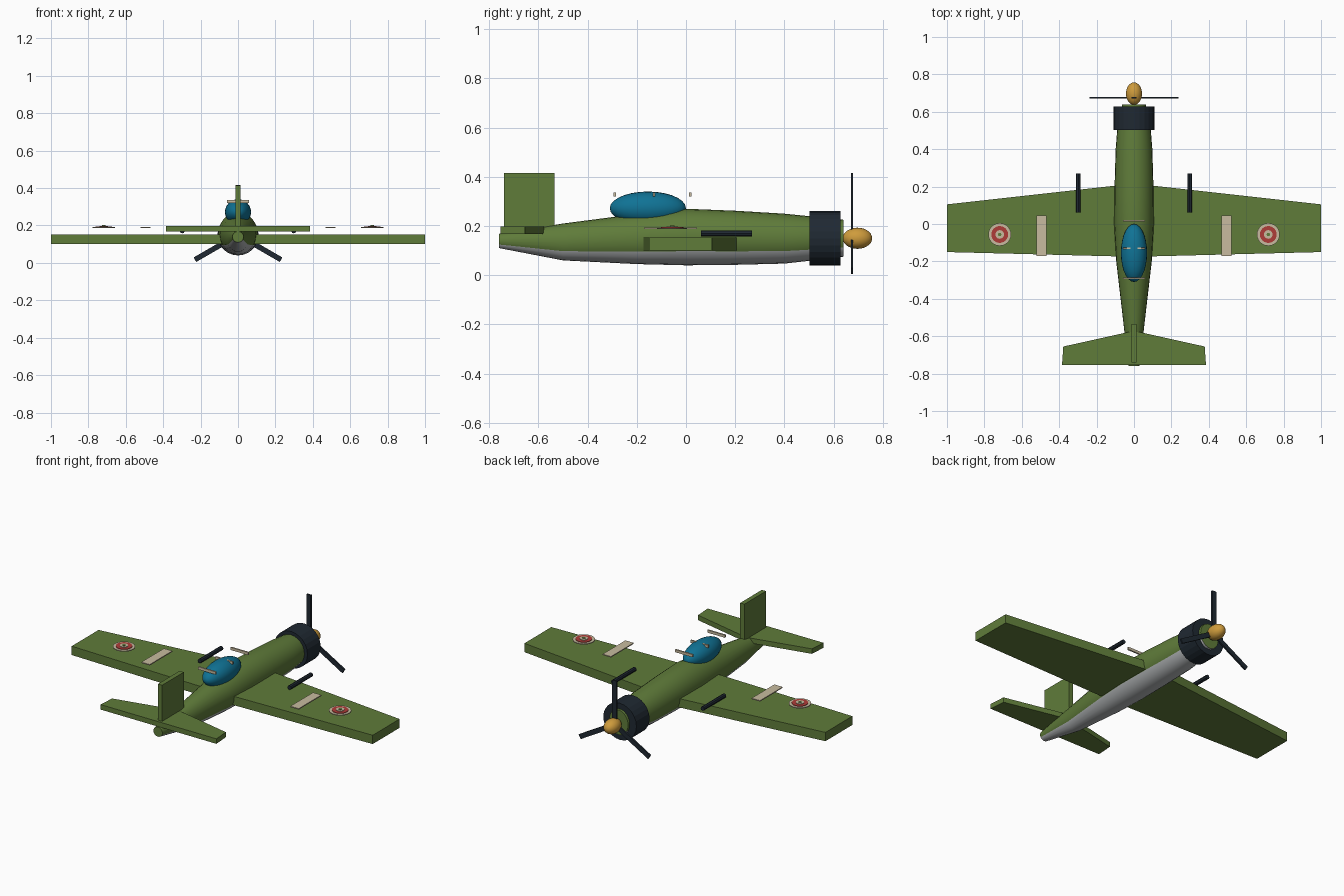
import bpy, bmesh, math
from mathutils import Matrix, Vector

if "Cube" in bpy.data.objects:
    bpy.data.objects.remove(bpy.data.objects["Cube"], do_unlink=True)


def material(name, rgb):
    m = bpy.data.materials.new(name)
    m.use_nodes = True
    m.diffuse_color = (*rgb, 1)
    m.node_tree.nodes["Principled BSDF"].inputs["Base Color"].default_value = (*rgb, 1)
    return m


GREEN = material("olive green", (0.115, 0.2, 0.042))
GREY = material("belly grey", (0.45, 0.47, 0.48))
DARK = material("dark metal", (0.014, 0.022, 0.032))
BLUE = material("canopy blue", (0.005, 0.17, 0.3))
GOLD = material("spinner gold", (0.62, 0.33, 0.045))
CREAM = material("cream", (0.58, 0.5, 0.35))
RED = material("roundel red", (0.43, 0.045, 0.04))


def finish(name, bm, mats, smooth=None):
    """Turn a bmesh into an object, optionally smooth by angle."""
    bmesh.ops.recalc_face_normals(bm, faces=bm.faces)
    me = bpy.data.meshes.new(name)
    bm.to_mesh(me)
    bm.free()
    ob = bpy.data.objects.new(name, me)
    bpy.context.collection.objects.link(ob)
    for m in mats:
        me.materials.append(m)
    if smooth:
        bpy.ops.object.select_all(action="DESELECT")
        ob.select_set(True)
        bpy.context.view_layer.objects.active = ob
        bpy.ops.object.shade_smooth_by_angle(angle=math.radians(smooth))
    return ob


def box(name, center, size, mat, turn=None):
    bm = bmesh.new()
    mtx = Matrix.Translation(center) @ (turn or Matrix()) @ Matrix.Diagonal((*size, 1))
    bmesh.ops.create_cube(bm, size=1, matrix=mtx)
    return finish(name, bm, [mat])


def cylinder(name, center, radius, depth, mat, sides, along_y=True, smooth=None):
    bm = bmesh.new()
    turn = Matrix.Rotation(math.pi / 2, 4, "X") if along_y else Matrix()
    bmesh.ops.create_cone(bm, cap_ends=True, segments=sides, radius1=radius,
                          radius2=radius, depth=depth,
                          matrix=Matrix.Translation(center) @ turn)
    return finish(name, bm, [mat], smooth)


def ellipsoid(name, center, radii, mat):
    bm = bmesh.new()
    mtx = (Matrix.Translation(center) @ Matrix.Diagonal((*radii, 1))
           @ Matrix.Rotation(math.pi / 2, 4, "X"))
    bmesh.ops.create_uvsphere(bm, u_segments=24, v_segments=14, radius=1, matrix=mtx)
    return finish(name, bm, [mat], 60)


def slab(name, half, z0, z1, mat):
    """Extrude a half outline, mirrored across x, between two heights."""
    outline = half + [(-x, y) for x, y in reversed(half)]
    bm = bmesh.new()
    face = bm.faces.new([bm.verts.new((x, y, z0)) for x, y in outline])
    top = bmesh.ops.extrude_face_region(bm, geom=[face])["geom"]
    bmesh.ops.translate(bm, vec=(0, 0, z1 - z0),
                        verts=[v for v in top if isinstance(v, bmesh.types.BMVert)])
    return finish(name, bm, [mat])


# Fuselage: elliptical stations of (y, half width, bottom, top)
STATIONS = [(-0.76, 0.03, 0.11, 0.168), (-0.5, 0.06, 0.06, 0.21),
            (-0.2, 0.095, 0.045, 0.249), (0, 0.106, 0.04, 0.27),
            (0.2, 0.104, 0.042, 0.262), (0.4, 0.098, 0.047, 0.25),
            (0.5, 0.09, 0.058, 0.24), (0.64, 0.063, 0.075, 0.225)]
SIDES = 24
bm = bmesh.new()
rings = []
for y, w, lo, hi in STATIONS:
    angles = [2 * math.pi * i / SIDES for i in range(SIDES)]
    rings.append([bm.verts.new((w * math.cos(a), y,
                                (lo + hi) / 2 + (hi - lo) / 2 * math.sin(a)))
                  for a in angles])
for a, b in zip(rings, rings[1:]):
    for i in range(SIDES):
        j = (i + 1) % SIDES
        face = bm.faces.new((a[i], a[j], b[j], b[i]))
        # Belly is the part lower than 30 degrees under the sides
        if math.sin(2 * math.pi * (i + 0.5) / SIDES) < -0.5:
            face.material_index = 1
bm.faces.new(rings[0])
bm.faces.new(rings[-1])
finish("fuselage", bm, [GREEN, GREY], 40)

# Wings and tail surfaces
slab("wing", [(0.1, -0.173), (1, -0.15), (1, 0.105), (0.1, 0.205)], 0.1, 0.153, GREEN)
slab("tailplane", [(0.03, -0.755), (0.385, -0.755), (0.378, -0.655), (0.03, -0.578)],
     0.168, 0.198, GREEN)
box("tail_fin", (0, -0.637, 0.295), (0.028, 0.205, 0.24), GREEN)

# Engine cowling, spinner and propeller
cylinder("engine_cowling", (0, 0.565, 0.15), 0.11, 0.125, DARK, 24)
ellipsoid("spinner", (0, 0.697, 0.15), (0.043, 0.06, 0.043), GOLD)
hub = Vector((0, 0.675, 0.15))
for k in range(3):
    turn = Matrix.Rotation(k * math.tau / 3, 4, "Y")
    box(f"propeller_blade_{k + 1}", hub + turn @ Vector((0, 0, 0.133)),
        (0.028, 0.01, 0.266), DARK, turn)

# Canopy and its frame bars
ellipsoid("canopy", (0, -0.155, 0.272), (0.07, 0.155, 0.068), BLUE)
for k, y in enumerate((-0.29, -0.13, 0.017)):
    box(f"canopy_frame_{k + 1}", (0, y, 0.328), (0.116, 0.009, 0.016), CREAM)

# Wing guns, stripes and roundels on both sides
for side, s in (("left", 1), ("right", -1)):
    cylinder(f"{side}_wing_gun", (s * 0.298, 0.165, 0.17), 0.0125, 0.208, DARK, 8)
    box(f"{side}_wing_stripe", (s * 0.495, -0.063, 0.19), (0.055, 0.215, 0.006), CREAM)
    discs = (("outer", 0.061, CREAM), ("band", 0.045, RED),
             ("inner", 0.023, CREAM), ("dot", 0.009, GREEN))
    for k, (part, radius, mat) in enumerate(discs):
        cylinder(f"{side}_roundel_{part}", (s * 0.718, -0.056, 0.19 + k * 0.003),
                 radius, 0.005, mat, 24, along_y=False)
